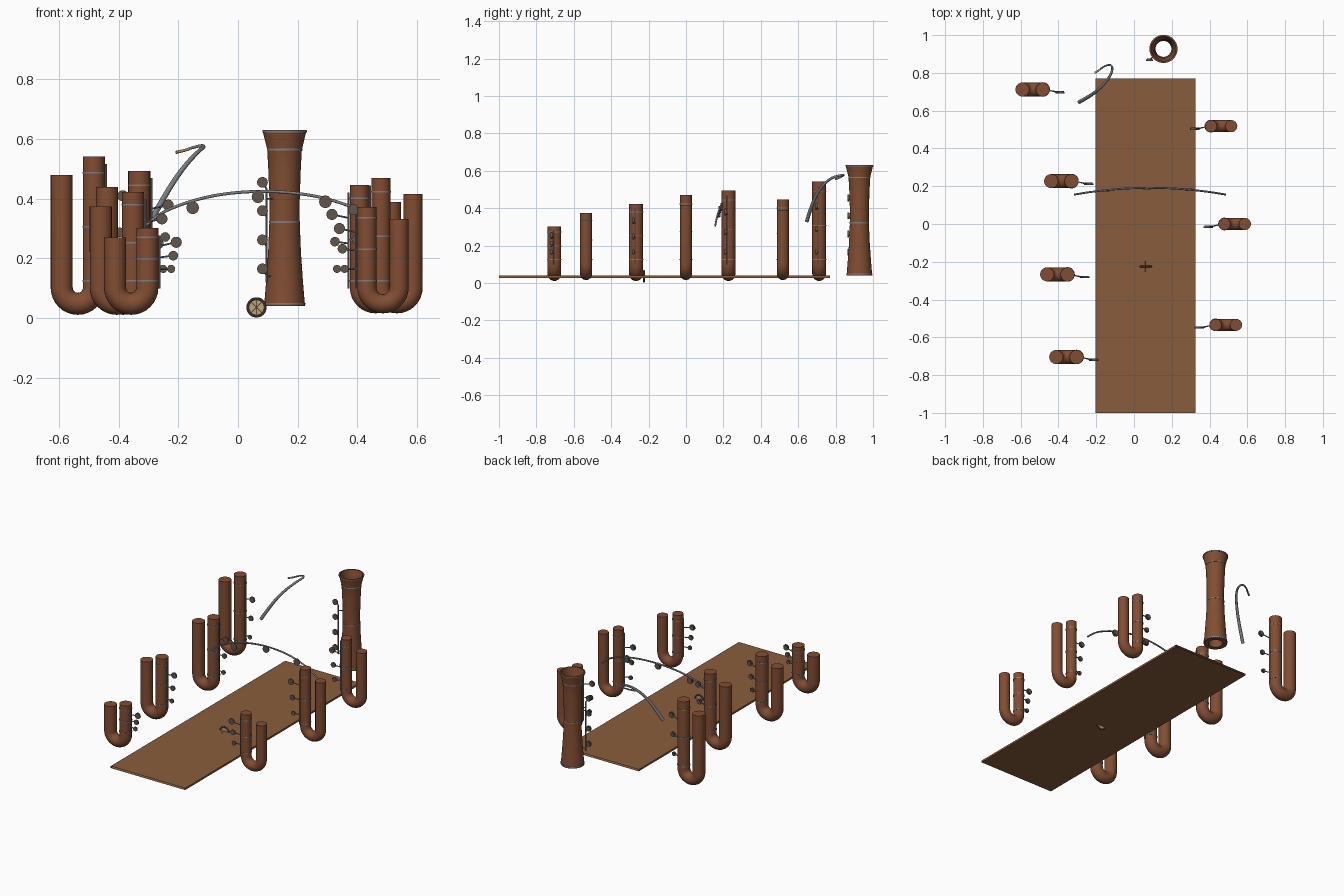
import bpy, bmesh, math
from mathutils import Vector

if "Cube" in bpy.data.objects:
    bpy.data.objects.remove(bpy.data.objects["Cube"])


def mat(name, rgb):
    m = bpy.data.materials.new(name)
    m.diffuse_color = (*rgb, 1)
    m.use_nodes = True
    m.node_tree.nodes["Principled BSDF"].inputs["Base Color"].default_value = m.diffuse_color
    return m


WOOD = mat("wood", (0.22, 0.075, 0.033))
BOARD = mat("board_wood", (0.25, 0.11, 0.045))
METAL = mat("metal", (0.2, 0.21, 0.22))
CUP = mat("cup_metal", (0.12, 0.095, 0.07))
TAN = mat("tan", (0.5, 0.36, 0.19))


def finish(ob, name, m, smooth=True):
    ob.name = name
    ob.data.materials.clear()
    ob.data.materials.append(m)
    if smooth:
        bpy.ops.object.select_all(action='DESELECT')
        ob.select_set(True)
        bpy.context.view_layer.objects.active = ob
        bpy.ops.object.shade_smooth_by_angle(angle=math.radians(35))
    return ob


def tube(name, pts, r, m, res=4, radii=None, nurbs=False):
    """Round tube along a path, capped at both ends."""
    cu = bpy.data.curves.new(name, 'CURVE')
    cu.dimensions = '3D'
    cu.bevel_depth = r
    cu.bevel_resolution = res
    cu.use_fill_caps = True
    sp = cu.splines.new('NURBS' if nurbs else 'POLY')
    sp.points.add(len(pts) - 1)
    for i, p in enumerate(pts):
        sp.points[i].co = (*p, 1)
        sp.points[i].radius = radii[i] if radii else 1
    if nurbs:
        sp.order_u = 3
        sp.use_endpoint_u = True
        sp.resolution_u = 8
    ob = bpy.data.objects.new(name, cu)
    bpy.context.collection.objects.link(ob)
    bpy.ops.object.select_all(action='DESELECT')
    ob.select_set(True)
    bpy.context.view_layer.objects.active = ob
    bpy.ops.object.convert(target='MESH')
    return finish(bpy.context.view_layer.objects.active, name, m)


def disc(name, loc, r, depth, m, axis='Y', seg=24):
    rot = (math.pi / 2, 0, 0) if axis == 'Y' else (0, 0, 0)
    bpy.ops.mesh.primitive_cylinder_add(vertices=seg, radius=r, depth=depth, location=loc, rotation=rot)
    return finish(bpy.context.object, name, m)


def lathe(name, profile, loc, m, seg=40):
    """Closed profile of (r, z) turned around z."""
    bm = bmesh.new()
    rings = [[bm.verts.new((r * math.cos(a), r * math.sin(a), z))
              for a in (2 * math.pi * i / seg for i in range(seg))] for r, z in profile]
    for k in range(len(rings)):
        a, b = rings[k], rings[(k + 1) % len(rings)]
        for i in range(seg):
            j = (i + 1) % seg
            bm.faces.new((a[i], a[j], b[j], b[i]))
    bmesh.ops.recalc_face_normals(bm, faces=bm.faces)
    me = bpy.data.meshes.new(name)
    bm.to_mesh(me)
    bm.free()
    ob = bpy.data.objects.new(name, me)
    ob.location = loc
    bpy.context.collection.objects.link(ob)
    return finish(ob, name, m)


def key(name, hinge, cup, r=0.018):
    """Padded cup on a short arm from the hinge rod."""
    tube(name + "_arm", [hinge, cup], 0.003, METAL, 2)
    disc(name + "_cup", cup, r, 0.008, CUP)
    disc(name + "_pad", Vector(cup) + Vector((0, 0.006, 0)), r * 0.8, 0.005, CUP)


# Folded wooden joints: inner leg x, y, inner top, outer top, direction of the board, leg radius
JOINTS = [(-0.483, 0.712, 0.542, 0.48, 1, 0.037), (-0.331, 0.227, 0.494, 0.44, 1, 0.037),
          (-0.352, -0.267, 0.423, 0.375, 1, 0.037), (-0.304, -0.704, 0.302, 0.27, 1, 0.037),
          (0.407, 0.518, 0.446, 0.39, -1, 0.032), (0.479, 0.0, 0.470, 0.416, -1, 0.032),
          (0.432, -0.534, 0.373, 0.333, -1, 0.032)]
for n, (x, y, hi, ho, s, r) in enumerate(JOINTS, 1):
    half = 0.054
    cz = 0.102
    path = [(x, y, hi)]
    for i in range(17):
        a = math.pi * i / 16
        path.append((x - s * half + s * half * math.cos(a), y, cz - half * math.sin(a)))
    path.append((x - 2 * s * half, y, ho))
    tube(f"folded_joint_{n}", path, r, WOOD, 10)
    # metal bands on the inner leg
    for z in (0.125, (0.125 + 0.9 * hi) / 2, 0.9 * hi):
        disc(f"band_{n}", (x, y, z), r + 0.0015, 0.005, METAL, 'Z', 32)
    # hinge rod and three keys
    ex = x + s * (r + 0.004)
    tube(f"hinge_rod_{n}", [(ex, y - 0.006, 0.1), (ex, y - 0.006, hi - 0.025)], 0.0035, METAL, 2)
    for k, off in enumerate((0.043, 0.05, 0.06)):
        z = 0.165 + (hi - 0.165) * 0.65 * k / 2
        key(f"key_{n}_{k}", (ex, y - 0.006, z - 0.006 * k),
            (x + s * (r + off), y - 0.016, z), 0.0135 + 0.0025 * k)

# Flared bell, open right through
bx, by = 0.156, 0.927
lathe("bell", [(0.069, 0.040), (0.067, 0.06), (0.062, 0.12), (0.055, 0.22), (0.051, 0.32), (0.051, 0.40),
               (0.054, 0.49), (0.058, 0.565), (0.074, 0.63), (0.066, 0.63), (0.048, 0.56), (0.042, 0.40),
               (0.042, 0.04)], (bx, by, 0), WOOD)
for z, r in ((0.048, 0.070), (0.322, 0.0525), (0.565, 0.0595), (0.626, 0.0745)):
    lathe("bell_band", [(r - 0.003, z - 0.003), (r, z - 0.003), (r, z + 0.003), (r - 0.003, z + 0.003)],
          (bx, by, 0), METAL)
tube("bell_hinge_rod", [(0.095, 0.88, 0.12), (0.095, 0.88, 0.435)], 0.0035, METAL, 2)
for k, z in enumerate((0.165, 0.262, 0.36, 0.455)):
    key(f"bell_key_{k}", (0.095, 0.88, z - 0.02), (0.082, 0.868, z))
for z in (0.14, 0.40):
    tube("bell_post", [(0.095, 0.88, z), (0.118, 0.896, z)], 0.003, METAL, 2)

# Bent metal mouthpipe with reed
tube("mouthpipe", [(-0.29, 0.646, 0.33), (-0.235, 0.675, 0.43), (-0.178, 0.72, 0.512), (-0.13, 0.775, 0.562),
                   (-0.112, 0.82, 0.575), (-0.122, 0.845, 0.579), (-0.155, 0.838, 0.571), (-0.18, 0.82, 0.563)],
     0.01, METAL, 5, [1, 0.92, 0.8, 0.68, 0.6, 0.52, 0.45, 0.4], True)
tube("reed", [(-0.165, 0.83, 0.566), (-0.185, 0.815, 0.561), (-0.207, 0.80, 0.556)],
     0.005, TAN, 4, [0.9, 1, 1.1])

# Arched key rod with three cups
half_arch = [(0, 0.426), (0.1, 0.421), (0.2, 0.405), (0.3, 0.373), (0.36, 0.342), (0.4, 0.305)]
arch = [(-d, z) for d, z in reversed(half_arch[1:])] + half_arch
tube("arched_rod", [(0.085 + d, 0.192 - 0.036 * (d / 0.4) ** 2, z) for d, z in arch],
     0.005, METAL, 4, None, True)
for x, z, up in ((-0.152, 0.37, 0.384), (0.067, 0.407, 0.424), (0.293, 0.39, 0.402)):
    y = 0.192 - 0.036 * ((x - 0.085) / 0.4) ** 2
    key("arch_key", (x, y, up), (x, y - 0.004, z), 0.021)

# Thin long board: top, underside and long edges only
bm = bmesh.new()
bmesh.ops.create_cube(bm, size=1)
bmesh.ops.scale(bm, vec=(0.529, 1.77, 0.012), verts=bm.verts)
bm.normal_update()
bmesh.ops.delete(bm, geom=[f for f in bm.faces if abs(f.normal.y) > 0.9], context='FACES')
me = bpy.data.meshes.new("board")
bm.to_mesh(me)
bm.free()
board = bpy.data.objects.new("board", me)
board.location = (0.0605, -0.115, 0.033)
bpy.context.collection.objects.link(board)
finish(board, "board", BOARD, False)

# Small wheel standing through the board
c = Vector((0.062, -0.225, 0.036))
bpy.ops.mesh.primitive_torus_add(major_radius=0.029, minor_radius=0.005, major_segments=32, minor_segments=10,
                                 location=c, rotation=(math.pi / 2, 0, 0))
finish(bpy.context.object, "wheel_rim", CUP)
disc("wheel_face", c, 0.028, 0.006, TAN, 'Y', 32)
disc("wheel_axle", c, 0.004, 0.056, CUP, 'Y', 12)
for i in range(4):
    a = math.pi * i / 4
    d = Vector((math.cos(a), 0, math.sin(a))) * 0.026
    tube("wheel_spoke", [c - d, c + d], 0.0035, CUP if i % 2 else TAN, 2)
